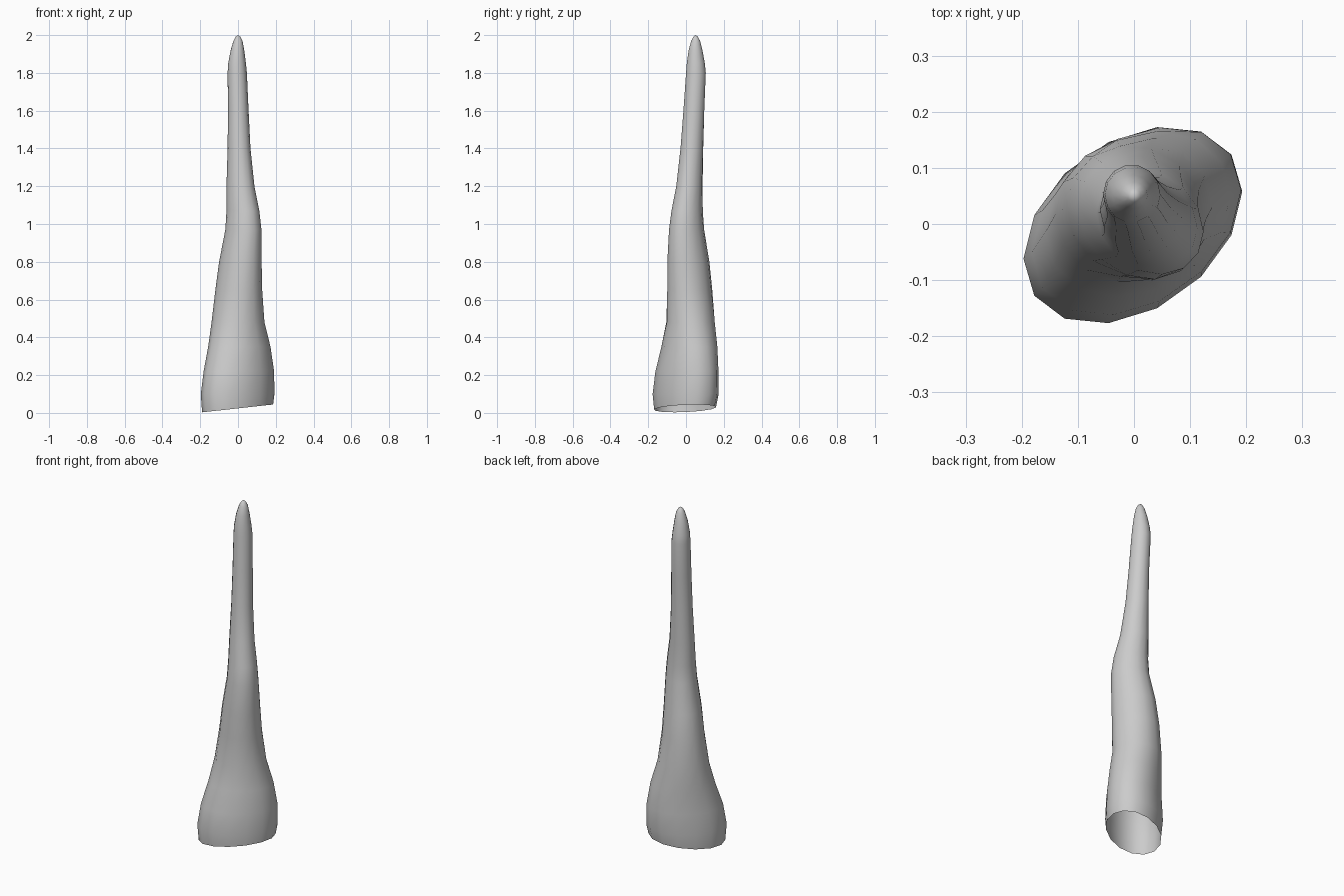
import bpy, bmesh, math

SIDES = 14

# Cross-sections: z, x min, x max, y min, y max, diagonal skew
SECTIONS = [
    (0.024, -0.190, 0.186, -0.170, 0.160, 0.34),
    (0.10, -0.197, 0.193, -0.178, 0.174, 0.34),
    (0.22, -0.182, 0.191, -0.163, 0.173, 0.33),
    (0.35, -0.158, 0.172, -0.130, 0.166, 0.22),
    (0.48, -0.140, 0.140, -0.106, 0.154, 0.05),
    (0.65, -0.120, 0.128, -0.100, 0.140, -0.10),
    (0.80, -0.100, 0.125, -0.099, 0.124, -0.15),
    (0.97, -0.067, 0.124, -0.090, 0.096, -0.18),
    (1.07, -0.061, 0.113, -0.077, 0.089, -0.17),
    (1.20, -0.061, 0.087, -0.052, 0.088, -0.12),
    (1.40, -0.055, 0.066, -0.030, 0.092, -0.05),
    (1.60, -0.053, 0.056, -0.015, 0.098, 0.0),
    (1.80, -0.055, 0.047, -0.001, 0.106, 0.0),
    (1.85, -0.052, 0.042, 0.003, 0.101, 0.0),
    (1.92, -0.039, 0.033, 0.013, 0.088, 0.0),
    (1.97, -0.024, 0.024, 0.027, 0.075, 0.0),
    (1.992, -0.012, 0.012, 0.039, 0.063, 0.0),
]

bm = bmesh.new()
rings = []
for i, (z, x0, x1, y0, y1, skew) in enumerate(SECTIONS):
    cx, cy = (x0 + x1) / 2, (y0 + y1) / 2
    a, b, phase = (x1 - x0) / 2, (y1 - y0) / 2, math.asin(skew)
    ring = []
    for k in range(SIDES):
        t = 2 * math.pi * k / SIDES
        x = cx + a * math.cos(t)
        y = cy + b * math.sin(t + phase)
        # the open bottom rim is cut at a slight slant
        ring.append(bm.verts.new((x, y, z + (0.11 * x if i == 0 else 0))))
    rings.append(ring)

# Skin between the rings
for lo, hi in zip(rings, rings[1:]):
    for k in range(SIDES):
        n = (k + 1) % SIDES
        bm.faces.new((lo[k], lo[n], hi[n], hi[k]))

# Rounded tip
tip = bm.verts.new((0, 0.051, 2.0))
for k in range(SIDES):
    bm.faces.new((rings[-1][k], rings[-1][(k + 1) % SIDES], tip))

for f in bm.faces:
    f.smooth = True
mesh = bpy.data.meshes.new("tapered_spike")
bm.to_mesh(mesh)
bm.free()
spike = bpy.data.objects.new("tapered_spike", mesh)
bpy.context.collection.objects.link(spike)
